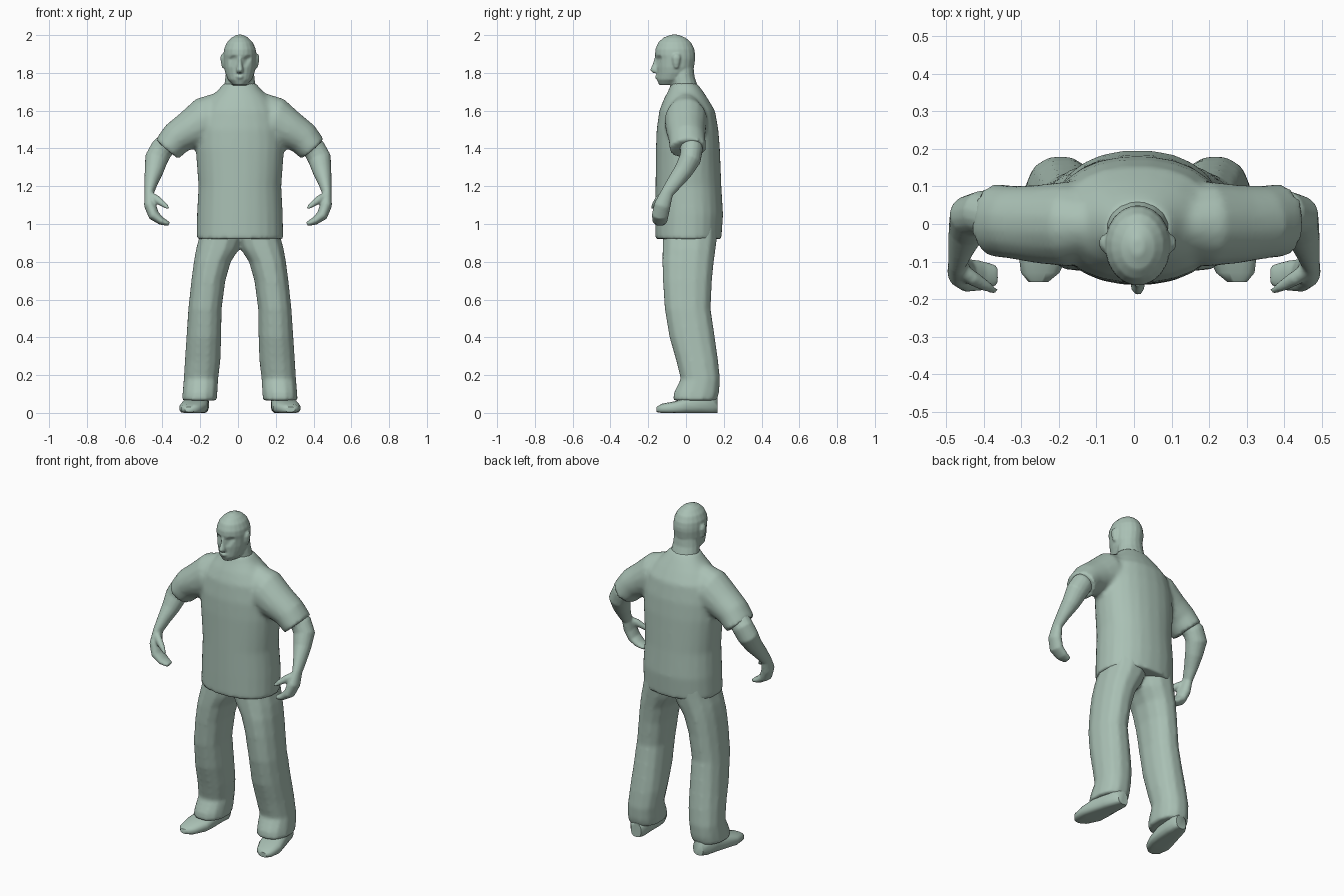
import bpy, bmesh, math
from mathutils import Vector

mat = bpy.data.materials.new("sage_green")
mat.diffuse_color = (0.40, 0.53, 0.46, 1)
CX = 0.01  # the body sits slightly right of centre


def loft(bm, rings, axis=None, ref=(0, 1, 0), n=16, p=2.0, cx=CX, side=1):
    """Skin rings of (centre, radius along ref, radius across); side=-1 mirrors in x."""
    loops = []
    for i, (c, ru, rv) in enumerate(rings):
        a = Vector(rings[max(i - 1, 0)][0])
        b = Vector(rings[min(i + 1, len(rings) - 1)][0])
        t = Vector(axis) if axis else (b - a).normalized()
        r = Vector(ref)
        u = (r - t * r.dot(t)).normalized()
        v = t.cross(u)
        loop = []
        for k in range(n):
            w = 2 * math.pi * (k + 0.5) / n
            cu, sv = math.cos(w), math.sin(w)
            cu = math.copysign(abs(cu) ** (2 / p), cu)
            sv = math.copysign(abs(sv) ** (2 / p), sv)
            q = Vector(c) + u * ru * cu + v * rv * sv
            loop.append(bm.verts.new((cx + side * q.x, q.y, max(q.z, 0))))
        loops.append(loop)
    for a, b in zip(loops, loops[1:]):
        for k in range(n):
            m = (k + 1) % n
            bm.faces.new((a[k], a[m], b[m], b[k]))
    bm.faces.new(loops[0][::-1])
    bm.faces.new(loops[-1])


def slices(rows):
    """Rows of z, x centre, half width, front y, back y -> horizontal rings."""
    return [((x, (f + b) / 2, z), (b - f) / 2, w) for z, x, w, f, b in rows]


def finish(bm, name, voxel=0, smooth=0, angle=50):
    bmesh.ops.recalc_face_normals(bm, faces=bm.faces)
    me = bpy.data.meshes.new(name)
    bm.to_mesh(me)
    bm.free()
    me.materials.append(mat)
    ob = bpy.data.objects.new(name, me)
    bpy.context.collection.objects.link(ob)
    bpy.ops.object.select_all(action='DESELECT')
    ob.select_set(True)
    bpy.context.view_layer.objects.active = ob
    if voxel:  # melt the overlapping pieces into one skin
        me.shade_smooth()
        m = ob.modifiers.new("blend", 'REMESH')
        m.mode, m.voxel_size, m.use_smooth_shade = 'VOXEL', voxel, True
        s = ob.modifiers.new("relax", 'SMOOTH')
        s.factor, s.iterations = 0.5, smooth
    else:
        bpy.ops.object.shade_smooth_by_angle(angle=math.radians(angle))
    return ob


Z = (0, 0, 1)

# Shirt: trunk plus two sleeves
bm = bmesh.new()
loft(bm, slices([
    (0.92, 0, .230, -.163, .188), (1.05, 0, .228, -.163, .197),
    (1.20, 0, .220, -.162, .188), (1.40, 0, .235, -.160, .180),
    (1.50, 0, .232, -.156, .172), (1.60, 0, .210, -.142, .154),
    (1.66, 0, .165, -.118, .118), (1.71, 0, .115, -.092, .085),
    (1.745, 0, .085, -.078, .058)]), axis=Z, n=24, p=2.2)
for s in (1, -1):
    loft(bm, [((.08, 0, 1.58), .085, .125), ((.18, 0, 1.545), .115, .13),
              ((.27, 0, 1.495), .105, .102), ((.335, .005, 1.455), .098, .09),
              ((.385, .01, 1.397), .098, .08)], side=s)
finish(bm, "shirt", 0.013, 4)

# Trousers: two legs merging at the hips
bm = bmesh.new()
for s in (1, -1):
    loft(bm, slices([
        (1.00, .095, .115, -.125, .170), (0.93, .100, .118, -.125, .168),
        (0.87, .117, .117, -.127, .160), (0.80, .146, .100, -.128, .150),
        (0.70, .167, .092, -.125, .140), (0.55, .185, .090, -.115, .133),
        (0.40, .191, .094, -.090, .155), (0.28, .197, .096, -.055, .172),
        (0.18, .206, .093, -.030, .182), (0.11, .211, .094, -.065, .178),
        (0.065, .214, .094, -.072, .166)]), axis=Z, n=12, p=2.3, side=s)
finish(bm, "trousers", 0.012, 3)

# Shoes, turned slightly outward
for s, name in ((1, "left_shoe"), (-1, "right_shoe")):
    bm = bmesh.new()
    loft(bm, [((.265, -.155, .018), .014, .026), ((.260, -.13, .022), .026, .052),
              ((.248, -.06, .026), .036, .073), ((.237, .0, .036), .046, .070),
              ((.225, .08, .045), .055, .060), ((.215, .14, .045), .055, .052),
              ((.210, .168, .04), .042, .034)],
         axis=(0, 1, 0), ref=Z, p=2.6, side=s)
    finish(bm, name)

# Head with neck, nose and ears
bm = bmesh.new()
loft(bm, slices([
    (1.735, 0, .036, -.142, -.03), (1.765, 0, .064, -.155, .0),
    (1.80, 0, .078, -.155, .03), (1.83, 0, .085, -.157, .043),
    (1.875, 0, .088, -.158, .050), (1.895, 0, .088, -.165, .050),
    (1.925, 0, .085, -.163, .045), (1.96, 0, .070, -.148, .028),
    (1.985, 0, .046, -.122, .0), (2.002, 0, .016, -.082, -.04)]), axis=Z, n=20)
for v in bm.verts:  # eye sockets
    if abs(v.co.z - 1.875) < .003 and v.co.y < -.10 and .015 < abs(v.co.x - CX) < .06:
        v.co.y += .014
loft(bm, slices([
    (1.66, 0, .10, -.09, .09), (1.72, 0, .085, -.078, .066),
    (1.78, 0, .078, -.082, .046), (1.84, 0, .070, -.08, .04)]), axis=Z)
loft(bm, slices([  # nose
    (1.885, 0, .010, -.166, -.13), (1.85, 0, .012, -.176, -.13),
    (1.815, 0, .020, -.192, -.13), (1.80, 0, .018, -.178, -.13)]), axis=Z, n=8)
loft(bm, slices([  # lips
    (1.79, 0, .020, -.160, -.12), (1.78, 0, .026, -.166, -.12),
    (1.77, 0, .020, -.162, -.12)]), axis=Z, n=8)
for s in (1, -1):  # ears
    loft(bm, slices([
        (1.825, .084, .010, -.062, -.04), (1.85, .088, .012, -.070, -.034),
        (1.88, .090, .014, -.074, -.028), (1.90, .086, .012, -.066, -.034)]),
        axis=Z, n=10, side=s)
finish(bm, "head", 0.006, 2)

# Arms: elbow, forearm, curled hand and thumb
for s, name in ((1, "left_arm"), (-1, "right_arm")):
    bm = bmesh.new()
    loft(bm, [((.36, .015, 1.44), .06, .06), ((.405, .03, 1.395), .06, .062),
              ((.432, .022, 1.345), .058, .062), ((.445, -.015, 1.28), .050, .050),
              ((.460, -.06, 1.22), .042, .036), ((.470, -.10, 1.165), .034, .025),
              ((.466, -.125, 1.10), .044, .032), ((.445, -.137, 1.045), .045, .030),
              ((.405, -.138, 1.015), .040, .021), ((.365, -.137, 1.0), .028, .011)],
         cx=0, side=s)
    loft(bm, [((.465, -.12, 1.15), .020, .022), ((.43, -.145, 1.13), .020, .022),
              ((.395, -.165, 1.105), .015, .016), ((.368, -.18, 1.083), .007, .008)],
         ref=(0, 1, 0), n=10, cx=0, side=s)
    finish(bm, name, 0.007, 2)
